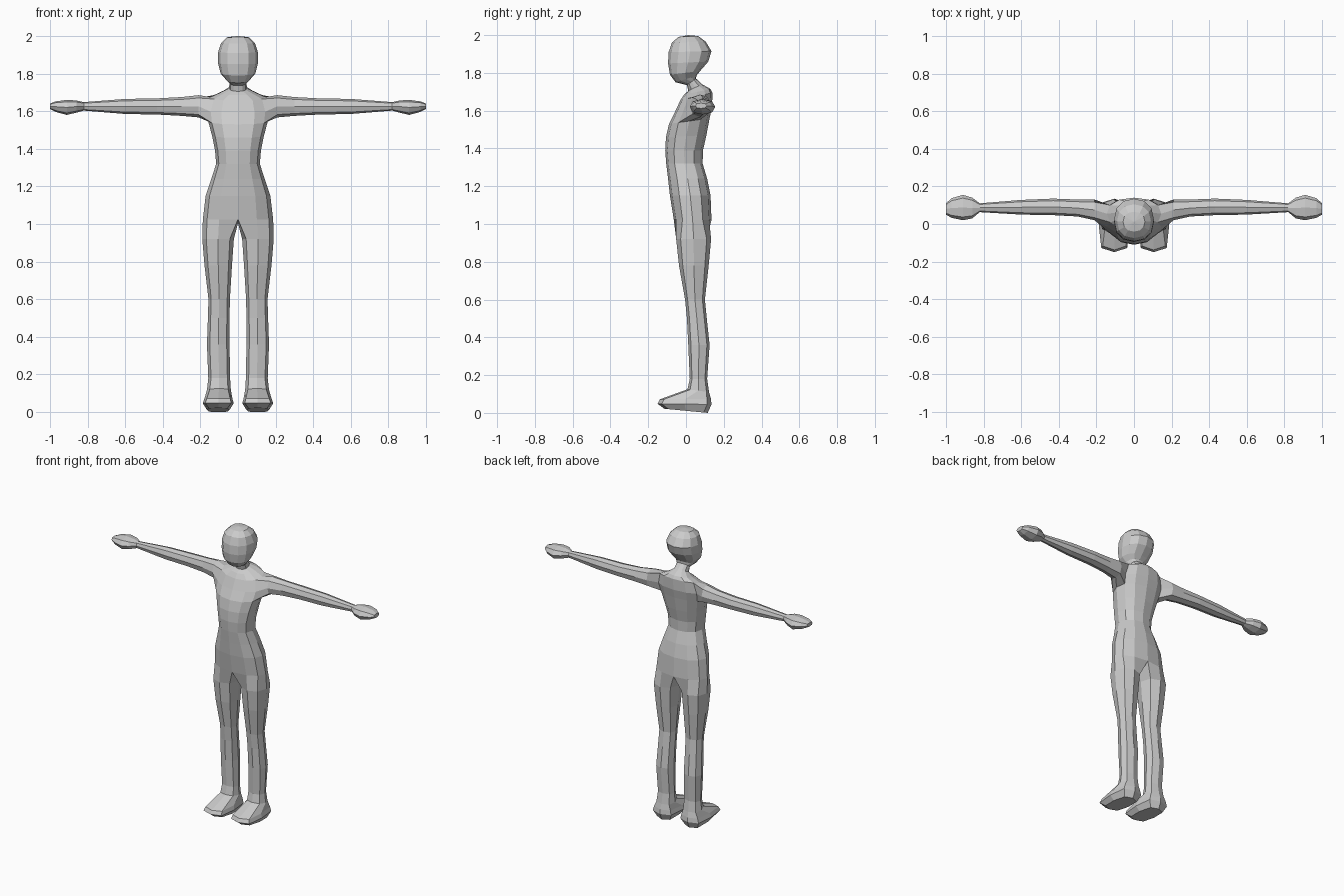
import bpy, bmesh
from math import sin, cos, radians

if "Cube" in bpy.data.objects:
    bpy.data.objects.remove(bpy.data.objects["Cube"])

bm = bmesh.new()


def spow(v, p):
    """Signed power: p < 1 makes a round section boxier."""
    if abs(v) < 1e-6:
        return 0.0
    return abs(v) ** p * (1 if v > 0 else -1)


def section(x0, x1, yf, yb, zf, zb, angles, p):
    """Horizontal ring, tilted from zf at the front to zb at the back."""
    ring = []
    for a in angles:
        c, s = spow(cos(radians(a)), p), spow(sin(radians(a)), p)
        t = (s + 1) / 2
        ring.append(bm.verts.new(((x0 + x1) / 2 + (x1 - x0) / 2 * c,
                                  yf + (yb - yf) * t, zf + (zb - zf) * t)))
    return ring


def bridge(a, b, closed=True, skip=()):
    n = len(a)
    for i in range(n if closed else n - 1):
        if i not in skip:
            j = (i + 1) % n
            bm.faces.new((a[i], a[j], b[j], b[i]))


# Head, neck and torso, right half: z front, z back, y front, y back, half width
TRUNK = [
    (1.99, 1.995, -.04, .065, .058), (1.96, 1.965, -.075, .105, .09),
    (1.91, 1.915, -.092, .135, .106), (1.85, 1.86, -.095, .118, .106),
    (1.79, 1.81, -.085, .075, .092), (1.75, 1.785, -.055, .055, .064),
    (1.735, 1.77, .005, .053, .046), (1.705, 1.74, .012, .085, .047),
    (1.685, 1.715, -.01, .13, .09),
    (1.655, 1.695, -.03, .14, .145),      # top of the arm opening
    (1.59, 1.62, -.06, .138, .165),
    (1.53, 1.56, -.09, .125, .158),       # bottom of the arm opening
    (1.46, 1.47, -.106, .108, .137), (1.39, 1.39, -.11, .09, .122),
    (1.32, 1.32, -.105, .088, .116), (1.24, 1.24, -.095, .112, .142),
    (1.15, 1.15, -.085, .13, .172), (1.025, 1.02, -.065, .135, .187),
]
half = range(-90, 91, 30)
trunk = [section(-w, w, yf, yb, zf, zb, half, .9) for zf, zb, yf, yb, w in TRUNK]
SHOULDER = 9
for k in range(len(trunk) - 1):
    opening = (2, 3) if k in (SHOULDER, SHOULDER + 1) else ()
    bridge(trunk[k], trunk[k + 1], closed=False, skip=opening)
crown = bm.verts.new((0, .012, 2.0))
for a, b in zip(trunk[0], trunk[0][1:]):
    bm.faces.new((a, b, crown))

# Leg and foot: z front, z back, x inner, x outer, y front, y back, boxiness
LEG = [
    (.92, .92, .022, .19, -.052, .133, .85), (.78, .78, .032, .178, -.037, .12, .85),
    (.60, .60, .043, .157, -.005, .10, .85), (.50, .50, .045, .16, .005, .11, .85),
    (.36, .36, .045, .165, .012, .125, .85), (.18, .18, .042, .158, .02, .112, .85),
    (.125, .11, .038, .165, .008, .122, .8), (.072, .075, .03, .178, -.138, .132, .5),
    (.048, .045, .023, .187, -.15, .135, .5), (.022, 0, .045, .165, -.115, .115, .6),
]
crotch = bm.verts.new((0, .035, 1.005))
previous = trunk[-1] + [crotch]
for zf, zb, x0, x1, yf, yb, p in LEG:
    ring = section(x0, x1, yf, yb, zf, zb, range(-135, 181, 45), p)
    bridge(previous, ring)
    previous = ring
bm.faces.new(previous)                    # sole

# Arm and hand: x, y front, y back, z bottom, z top
ARM = [
    (.21, .02, .13, 1.567, 1.685), (.30, .04, .13, 1.575, 1.675),
    (.43, .047, .135, 1.582, 1.668), (.60, .05, .128, 1.585, 1.665),
    (.82, .063, .11, 1.603, 1.648), (.86, .03, .14, 1.592, 1.657),
    (.91, .02, .155, 1.58, 1.66), (.97, .033, .137, 1.596, 1.652),
    (1.0, .05, .11, 1.612, 1.64),
]
top, mid, low = trunk[SHOULDER:SHOULDER + 3]
previous = [top[2], top[3], top[4], mid[4], low[4], low[3], low[2], mid[2]]
for x, yf, yb, z0, z1 in ARM:
    ring = []
    for a in range(135, -181, -45):
        c, s = spow(cos(radians(a)), .85), spow(sin(radians(a)), .85)
        ring.append(bm.verts.new((x, (yf + yb) / 2 + (yb - yf) / 2 * c,
                                  (z0 + z1) / 2 + (z1 - z0) / 2 * s)))
    bridge(previous, ring)
    previous = ring
bm.faces.new(previous)                    # fingertips
bm.verts.remove(mid[3])                   # loose point inside the arm opening

# Mirror to the left side and weld the centre line
bmesh.ops.mirror(bm, geom=bm.verts[:] + bm.edges[:] + bm.faces[:],
                 axis='X', merge_dist=.001)
bmesh.ops.remove_doubles(bm, verts=bm.verts[:], dist=.0005)
bmesh.ops.recalc_face_normals(bm, faces=bm.faces[:])

mesh = bpy.data.meshes.new("body")
bm.to_mesh(mesh)
bm.free()
grey = bpy.data.materials.new("light grey")
grey.diffuse_color = (.6, .6, .6, 1)
grey.use_nodes = True
grey.node_tree.nodes["Principled BSDF"].inputs["Base Color"].default_value = grey.diffuse_color
mesh.materials.append(grey)
bpy.context.collection.objects.link(bpy.data.objects.new("body", mesh))
